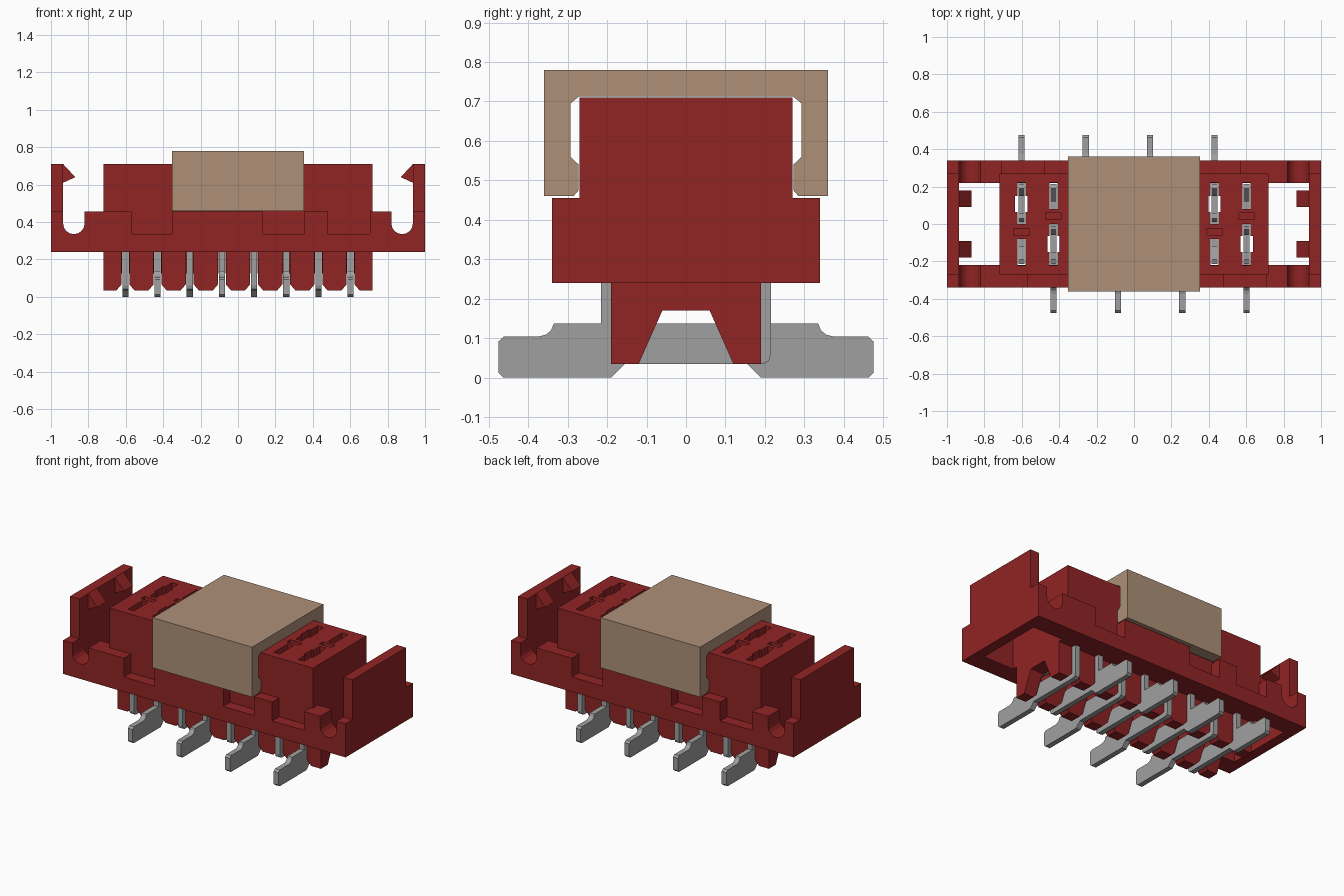
import bpy, bmesh, math

cube = bpy.data.objects.get("Cube")
if cube:
    bpy.data.objects.remove(cube, do_unlink=True)


def material(name, rgb):
    m = bpy.data.materials.new(name)
    m.use_nodes = True
    m.diffuse_color = (*rgb, 1)
    for n in m.node_tree.nodes:
        if n.type == 'BSDF_PRINCIPLED':
            n.inputs["Base Color"].default_value = (*rgb, 1)
            n.inputs["Roughness"].default_value = 0.6
    return m


RED = material("dark red plastic", (0.285, 0.017, 0.018))
TAN = material("tan plastic", (0.42, 0.28, 0.185))
METAL = material("grey metal", (0.35, 0.35, 0.35))


def add_prism(bm, pts, axis, lo, hi):
    """Extrude a 2D outline along one axis."""
    place = {'x': lambda a, b, t: (t, a, b),
             'y': lambda a, b, t: (a, t, b),
             'z': lambda a, b, t: (a, b, t)}[axis]
    rings = [[bm.verts.new(place(a, b, t)) for a, b in pts] for t in (lo, hi)]
    faces = [bm.faces.new(r) for r in rings]
    n = len(pts)
    for i in range(n):
        j = (i + 1) % n
        faces.append(bm.faces.new((rings[0][i], rings[0][j], rings[1][j], rings[1][i])))
    bmesh.ops.recalc_face_normals(bm, faces=faces)
    return rings


def finish(bm, name, mat):
    mesh = bpy.data.meshes.new(name)
    bm.to_mesh(mesh)
    bm.free()
    mesh.materials.append(mat)
    ob = bpy.data.objects.new(name, mesh)
    bpy.context.collection.objects.link(ob)
    return ob


def prism(name, pts, axis, lo, hi, mat):
    bm = bmesh.new()
    add_prism(bm, pts, axis, lo, hi)
    return finish(bm, name, mat)


def rect(a0, a1, b0, b1):
    return [(a0, b0), (a1, b0), (a1, b1), (a0, b1)]


def cut(ob, cutter):
    """Subtract a cutter and bake the result."""
    mod = ob.modifiers.new("cut", 'BOOLEAN')
    mod.operation = 'DIFFERENCE'
    mod.solver = 'EXACT'
    mod.object = cutter
    dg = bpy.context.evaluated_depsgraph_get()
    mesh = bpy.data.meshes.new_from_object(ob.evaluated_get(dg))
    ob.modifiers.clear()
    ob.data = mesh


PITCH = 0.172
PINS = [(i - 3.5) * PITCH for i in range(8)]
BASE, DECK, TOP, LOW = 0.24, 0.455, 0.71, 0.035


# Side rails: notched outline with a round-bottomed slot at each end
def u_slot(c, r=0.0575):
    arc = [(c + r * math.cos(math.pi * (1 + k / 8)),
            0.3925 + r * math.sin(math.pi * (1 + k / 8))) for k in range(9)]
    return [(c - r, DECK)] + arc + [(c + r, DECK)]


outline = [(-1, BASE), (-1, DECK)] + u_slot(-0.8775)
for a, b in ((-0.57, -0.353), (0.134, 0.353), (0.48, 0.706)):
    outline += [(a, DECK), (a, 0.335), (b, 0.335), (b, DECK)]
outline += u_slot(0.8775) + [(1, DECK), (1, BASE)]
prism("front_rail", outline, 'y', -0.34, -0.22, RED)
prism("back_rail", [(-x, z) for x, z in outline], 'y', 0.22, 0.34, RED)

# End walls with latch arms and hooks
for side, s in (("left", 1), ("right", -1)):
    prism(side + "_end_wall", rect(s * 0.935, s, BASE, DECK), 'y', -0.22, 0.22, RED)
    prism(side + "_latch_arm", rect(s * 0.935, s, 0.4, TOP), 'y', -0.27, 0.27, RED)
    for end, e in (("front", -1), ("back", 1)):
        hook = [(s * 0.95, TOP), (s * 0.935, TOP), (s * 0.87, 0.64),
                (s * 0.935, 0.61), (s * 0.95, 0.61)]
        prism(f"{side}_{end}_hook", hook, 'y', min(e * 0.09, e * 0.18),
              max(e * 0.09, e * 0.18), RED)

# Core block and toothed skirt
core = prism("core_block", rect(-0.72, 0.72, -0.27, 0.27), 'z', BASE, TOP, RED)

half = [(0.06, 0.17), (0.12, LOW), (0.19, LOW), (0.19, BASE + 0.005)]
tooth = half + [(-y, z) for y, z in reversed(half)]
gap = 0.018
edges = [-0.72] + [p + d for p in PINS for d in (-gap, gap)] + [0.72]
skirt_bm = bmesh.new()
for k in range(9):
    lo, hi = edges[2 * k], edges[2 * k + 1]
    bm = bmesh.new()
    add_prism(bm, tooth, 'x', lo, hi)
    bmesh.ops.bisect_plane(bm, geom=bm.verts[:] + bm.edges[:] + bm.faces[:],
                           plane_co=(0, 0, 0.07), plane_no=(0, 0, 1))
    for v in bm.verts:
        if v.co.z < 0.05:
            if v.co.x < (lo + hi) / 2:
                v.co.x += 0.03 if k > 0 else 0
            else:
                v.co.x -= 0.03 if k < 8 else 0
    tmp = bpy.data.meshes.new("tooth")
    bm.to_mesh(tmp)
    bm.free()
    skirt_bm.from_mesh(tmp)
    bpy.data.meshes.remove(tmp)
skirt = finish(skirt_bm, "toothed_skirt", RED)

# Contact slots, alternating front and back
cutter_bm = bmesh.new()
for i, x in enumerate(PINS):
    s = 1 if i % 2 == 0 else -1
    n, w = 0.021, 0.033
    right = [(n, 0), (n, 0.065), (w, 0.065), (w, 0.15), (n, 0.15), (n, 0.222)]
    cross = right + [(-a, b) for a, b in reversed(right)]
    add_prism(cutter_bm, [(x + a, s * b) for a, b in cross], 'z', 0.02, 0.8)
    add_prism(cutter_bm, rect(x - n, x + n, s * -0.222, s * -0.08), 'z', 0.02, 0.8)
    add_prism(cutter_bm, rect(x - 0.043, x + 0.043, s * -0.06, s * -0.025), 'z', 0.67, 0.8)
cutter = finish(cutter_bm, "slot_cutter", RED)
cutter.hide_render = True
cut(core, cutter)
cut(skirt, cutter)
bpy.data.objects.remove(cutter, do_unlink=True)

# Contacts: flat blades with two spring arms, a post and a foot
blade = [(-0.195, LOW), (-0.21, 0.042), (-0.215, 0.06), (-0.215, 0.66),
         (-0.19, 0.67), (-0.12, 0.6), (-0.155, 0.45), (-0.155, 0.16), (-0.13, 0.137),
         (0.16, 0.137), (0.16, 0.19), (0.01, 0.19), (0.01, 0.62), (0.03, 0.66),
         (0.06, 0.62), (0.045, 0.24), (0.165, 0.24), (0.15, 0.6), (0.19, 0.67),
         (0.215, 0.66), (0.215, 0.137), (0.335, 0.137), (0.342, 0.12), (0.355, 0.109),
         (0.375, 0.104), (0.462, 0.104), (0.475, 0.092), (0.475, 0.012),
         (0.462, 0), (0.19, 0), (0.155, LOW)]
for i, x in enumerate(PINS):
    s = 1 if i % 2 == 0 else -1
    prism(f"contact_{i + 1}", [(s * y, z) for y, z in blade], 'x',
          x - 0.0165, x + 0.0165, METAL)

# Pick-up cap clipped over the core
leg = [(0.36, 0.78), (0.36, 0.46), (0.285, 0.46), (0.272, 0.475), (0.272, 0.54),
       (0.293, 0.56), (0.293, 0.695), (0.272, 0.712)]
prism("cap", leg + [(-y, z) for y, z in reversed(leg)], 'x', -0.352, 0.352, TAN)
